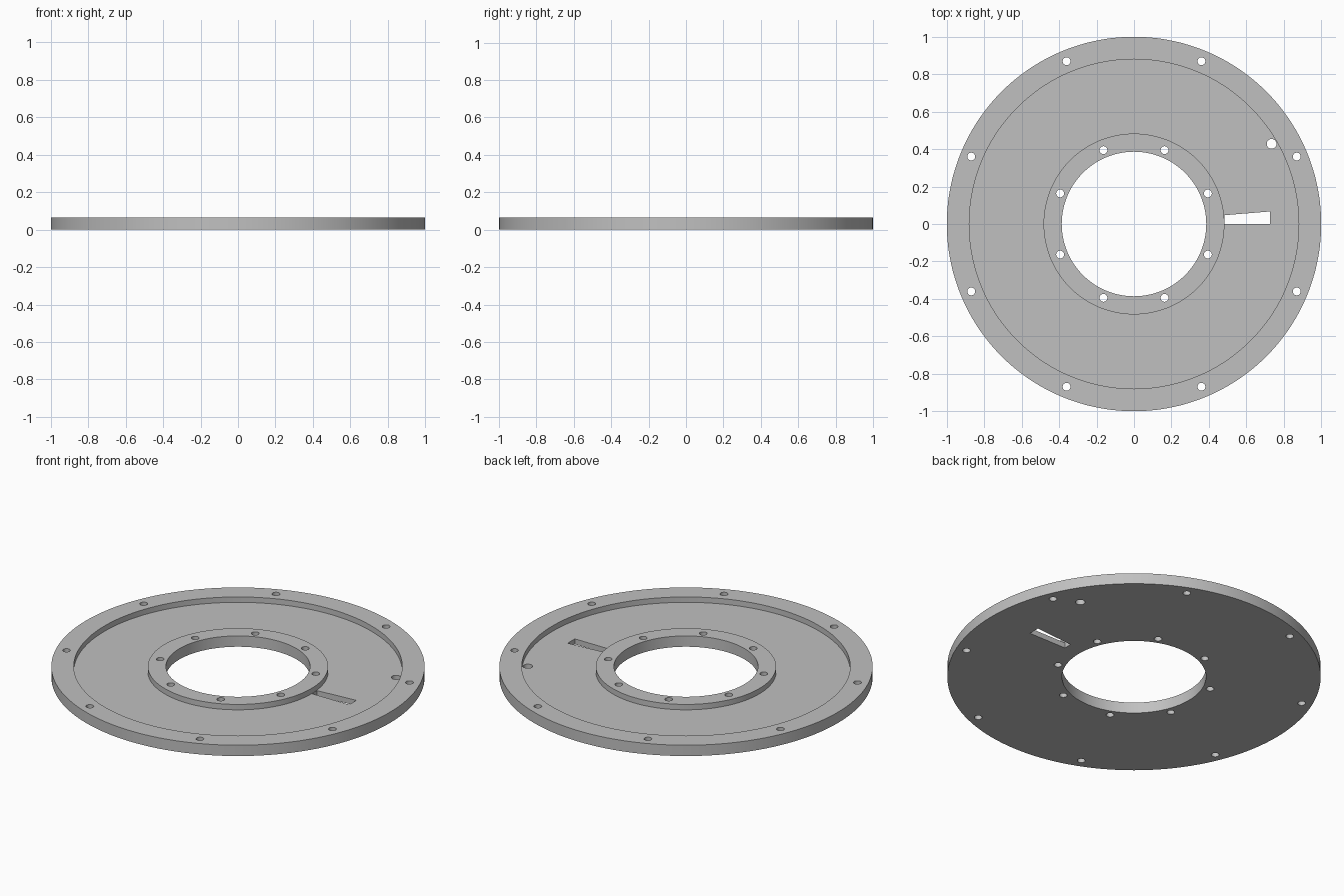
import bpy, bmesh
from math import cos, sin, pi, radians

cube = bpy.data.objects.get("Cube")
if cube:
    bpy.data.objects.remove(cube, do_unlink=True)

HEIGHT, FLOOR = 0.064, 0.032
BORE, HUB, RIM, OUTER = 0.386, 0.483, 0.88, 1.0
SEGMENTS = 144

grey = bpy.data.materials.new("plain grey")
grey.use_nodes = True
color = (0.53, 0.53, 0.53, 1)
grey.diffuse_color = color
grey.node_tree.nodes["Principled BSDF"].inputs["Base Color"].default_value = color


def add_object(name, bm):
    bmesh.ops.recalc_face_normals(bm, faces=bm.faces)
    mesh = bpy.data.meshes.new(name)
    bm.to_mesh(mesh)
    bm.free()
    mesh.materials.append(grey)
    obj = bpy.data.objects.new(name, mesh)
    bpy.context.collection.objects.link(obj)
    return obj


def add_prism(bm, outline):
    """Upright prism that passes right through the plate."""
    low = [bm.verts.new((x, y, -0.05)) for x, y in outline]
    high = [bm.verts.new((x, y, HEIGHT + 0.05)) for x, y in outline]
    bm.faces.new(low[::-1])
    bm.faces.new(high)
    for i in range(len(low)):
        j = (i + 1) % len(low)
        bm.faces.new((low[i], low[j], high[j], high[i]))


def circle(cx, cy, r, count=32):
    return [(cx + r * cos(2 * pi * i / count), cy + r * sin(2 * pi * i / count))
            for i in range(count)]


# Turned plate: raised hub, sunken floor, raised rim, flat underside
bm = bmesh.new()
section = [(BORE, 0), (OUTER, 0), (OUTER, HEIGHT), (RIM, HEIGHT),
           (RIM, FLOOR), (HUB, FLOOR), (HUB, HEIGHT), (BORE, HEIGHT)]
rings = []
for s in range(SEGMENTS):
    a = 2 * pi * s / SEGMENTS
    rings.append([bm.verts.new((r * cos(a), r * sin(a), z)) for r, z in section])
for s in range(SEGMENTS):
    here, there = rings[s], rings[(s + 1) % SEGMENTS]
    for i in range(len(section)):
        j = (i + 1) % len(section)
        bm.faces.new((here[i], there[i], there[j], here[j]))
plate = add_object("flange_plate", bm)

# Bolt holes in hub and rim, locating hole and tapered slot
bm = bmesh.new()
for radius in (0.427, 0.941):
    for k in range(8):
        a = radians(22.5 + 45 * k)
        add_prism(bm, circle(radius * cos(a), radius * sin(a), 0.021))
add_prism(bm, circle(0.735, 0.428, 0.026))
add_prism(bm, [(HUB + 0.0005, 0), (0.727, 0), (0.727, 0.067), (HUB + 0.0005, 0.047)])
cutter = add_object("hole_cutter", bm)
cutter.hide_render = True

cut = plate.modifiers.new("holes", "BOOLEAN")
cut.operation = "DIFFERENCE"
cut.solver = "EXACT"
cut.object = cutter

bpy.ops.object.select_all(action="DESELECT")
plate.select_set(True)
bpy.context.view_layer.objects.active = plate
bpy.ops.object.modifier_apply(modifier=cut.name)
bpy.data.objects.remove(cutter, do_unlink=True)
bpy.ops.object.shade_smooth_by_angle(angle=radians(30))
